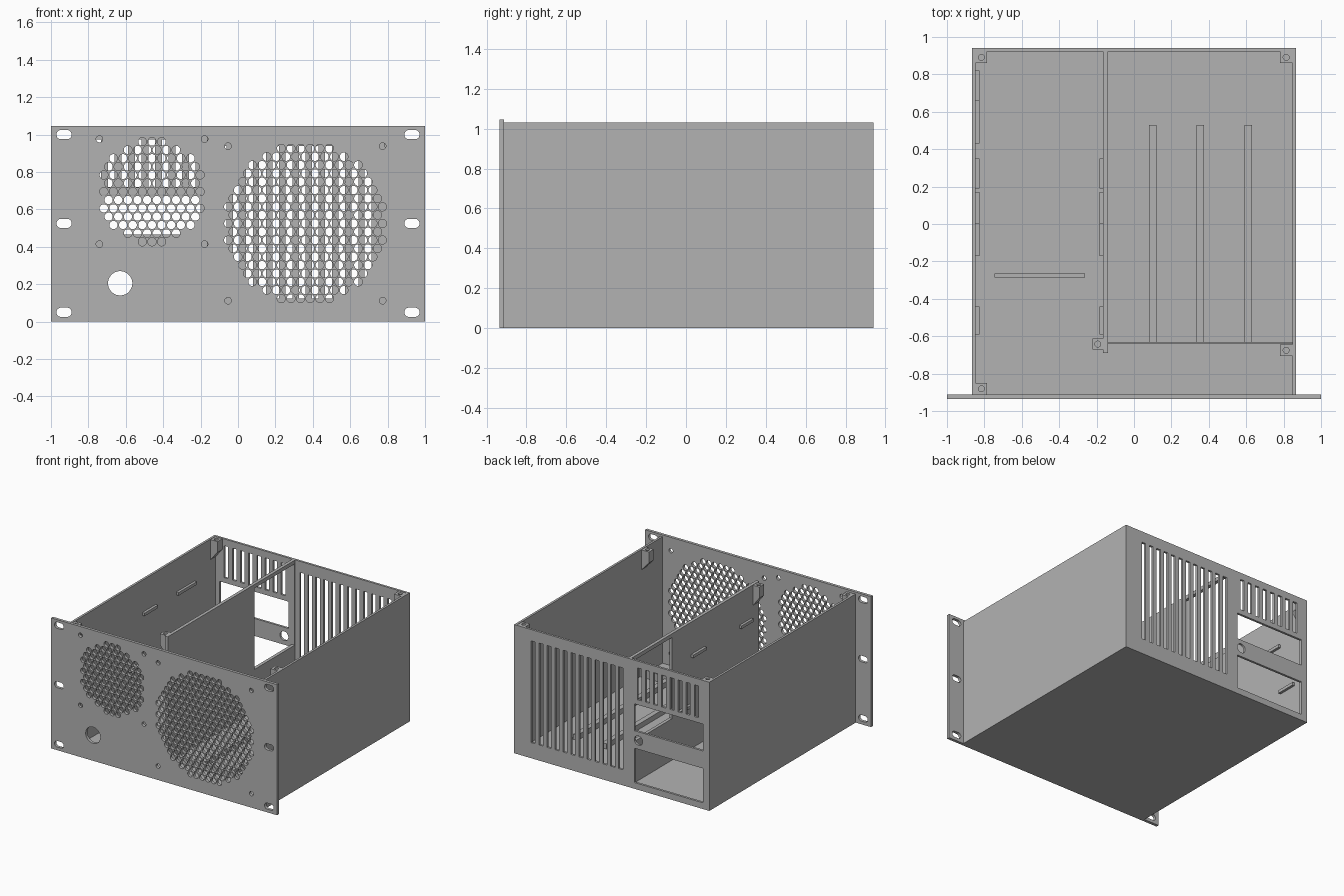
import bpy, bmesh, math

cube = bpy.data.objects.get("Cube")
if cube:
    bpy.data.objects.remove(cube, do_unlink=True)

# Single painted-steel colour
steel = bpy.data.materials.new("steel_grey")
steel.use_nodes = True
GREY = (0.45, 0.45, 0.45, 1)
steel.diffuse_color = GREY
steel.node_tree.nodes["Principled BSDF"].inputs["Base Color"].default_value = GREY

W, BACK, FRONT, H, T = 0.865, 0.94, -0.912, 1.03, 0.018
DIV = -0.152          # divider centre
ROT = {"xy": (0, 0, 0),
       "xz": (math.pi / 2, 0, 0),
       "yz": (math.pi / 2, 0, math.pi / 2)}


def rect(u0, u1, v0, v1):
    return [(u0, v0), (u1, v0), (u1, v1), (u0, v1)]


def stadium(u, v, length, r, n=16):
    """Round hole, stretched along u when length > 0."""
    pts = []
    for i in range(n):
        a = 2 * math.pi * (i + 0.5) / n
        shift = math.copysign(length / 2, math.cos(a))
        pts.append((u + shift + r * math.cos(a), v + r * math.sin(a)))
    return pts


def link(name, mesh):
    obj = bpy.data.objects.new(name, mesh)
    mesh.materials.clear()
    mesh.materials.append(steel)
    bpy.context.collection.objects.link(obj)
    return obj


def plate(name, plane, outline, holes, lo, hi):
    """Perforated sheet between lo and hi on the axis normal to its plane."""
    curve = bpy.data.curves.new(name, "CURVE")
    curve.dimensions = "2D"
    curve.fill_mode = "BOTH"
    curve.extrude = (hi - lo) / 2
    for loop in [outline] + holes:
        s = curve.splines.new("POLY")
        s.points.add(len(loop) - 1)
        for p, (u, v) in zip(s.points, loop):
            p.co = (u, v, 0, 1)
        s.use_cyclic_u = True
    tmp = bpy.data.objects.new(name + "_outline", curve)
    bpy.context.collection.objects.link(tmp)
    graph = bpy.context.evaluated_depsgraph_get()
    mesh = bpy.data.meshes.new_from_object(tmp.evaluated_get(graph))
    bpy.data.objects.remove(tmp, do_unlink=True)
    bm = bmesh.new()
    bm.from_mesh(mesh)
    bmesh.ops.remove_doubles(bm, verts=bm.verts, dist=1e-5)
    bmesh.ops.recalc_face_normals(bm, faces=bm.faces)
    bm.to_mesh(mesh)
    bm.free()
    mesh.shade_smooth()
    mesh.set_sharp_from_angle(angle=math.radians(35))
    obj = link(name, mesh)
    obj.rotation_euler = ROT[plane]
    obj.location["zyx".index({"xy": "z", "xz": "y", "yz": "x"}[plane]) * -1 + 2] = (lo + hi) / 2
    return obj


def box(name, x0, x1, y0, y1, z0, z1, taper=0):
    """Block; taper of +1 or -1 pulls the lower edge to that x side."""
    bm = bmesh.new()
    bmesh.ops.create_cube(bm, size=1)
    for v in bm.verts:
        low = v.co.z < 0
        x = x1 if v.co.x > 0 else x0
        if taper and low and v.co.x * taper < 0:
            x = (x1 - 0.004) if taper > 0 else (x0 + 0.004)
        v.co = (x, y1 if v.co.y > 0 else y0, z0 if low else z1)
    mesh = bpy.data.meshes.new(name)
    bm.to_mesh(mesh)
    bm.free()
    return link(name, mesh)


def grille(cx, cz, radius, rows):
    """Staggered round vent holes inside a circle."""
    px, pz, holes = 0.0515, 0.0446, []
    for j in range(-rows, rows + 1):
        for i in range(-rows, rows + 1):
            u, v = (i + 0.5 * (j % 2)) * px, j * pz
            if math.hypot(u, v) < radius:
                holes.append(stadium(cx + u, cz + v, 0, 0.0225, 12))
    return holes


# Front panel: rack slots, two fan grilles with screw holes, cable hole
holes = [stadium(sx * 0.93, z, 0.032, 0.025) for sx in (-1, 1) for z in (0.05, 0.525, 1.0)]
for cx, cz, radius, rows, screw in ((-0.46, 0.695, 0.277, 6, 0.281),
                                    (0.36, 0.525, 0.432, 9, 0.413)):
    holes += grille(cx, cz, radius, rows)
    holes += [stadium(cx + a * screw, cz + b * screw, 0, 0.018, 12)
              for a in (-1, 1) for b in (-1, 1)]
holes.append(stadium(-0.63, 0.205, 0, 0.065, 32))
plate("front_panel", "xz", rect(-1, 1, 0, 1.045), holes, -0.935, FRONT)

# Back wall: tall vents, short vents, two windows and a round hole
holes = [rect(x - 0.018, x + 0.018, 0.125, 0.94)
         for x in (-0.08 + 0.0705 * i for i in range(12))]
holes += [rect(x - 0.018, x + 0.018, 0.72, 0.975)
          for x in (-0.75 + 0.0722 * i for i in range(8))]
holes += [rect(-0.81, -0.2, 0.465, 0.68), rect(-0.81, -0.2, 0.05, 0.325),
          stadium(-0.237, 0.395, 0, 0.037, 24)]
plate("back_wall", "xz", rect(-W, W, 0, H), holes, BACK - T, BACK)

# Floor and side walls
box("floor", -W, W, FRONT, BACK - T, 0, T)
box("right_wall", -W, -W + T, FRONT, BACK - T, T, H)
box("left_wall", W - T, W, FRONT, BACK - T, T, H)

# Divider with a cable opening toward the back
plate("divider", "yz", rect(-0.69, BACK - T, T, H),
      [rect(0.41, BACK - T - 0.006, 0.35, 1.0)], DIV - 0.013, DIV + 0.013)

# Screw posts under the lid: x range, y range, side they taper to
inner = W - T
posts = {"back_right_post": (-inner, -0.785, 0.86, BACK - T, -1),
         "back_left_post": (0.78, inner, 0.86, BACK - T, 1),
         "front_right_post": (-inner, -0.785, FRONT, -0.85, -1),
         "front_left_post": (0.78, inner, -0.705, -0.645, 1),
         "divider_post": (-0.222, DIV - 0.013, -0.672, -0.612, 1)}
for name, (x0, x1, y0, y1, side) in posts.items():
    hole = stadium((x0 + x1) / 2, (y0 + y1) / 2, 0, 0.016)
    plate(name, "xy", rect(x0, x1, y0, y1), [hole], 0.94, H - 0.003)
    box(name + "_gusset", x0, x1, y0, y1, 0.87, 0.94, side)

# Small support ledges on the right wall and the divider
upper, lower = 0.76, 0.37
wall_ledges = [(0.0, 0.17, upper), (0.43, 0.66, upper), (-0.59, -0.44, upper),
               (0.66, 0.82, lower), (0.19, 0.35, lower), (-0.17, 0.0, lower)]
divider_ledges = [(0.0, 0.17, upper), (-0.59, -0.44, upper),
                  (0.19, 0.35, lower), (-0.17, 0.0, lower)]
for y0, y1, z in wall_ledges:
    box("wall_ledge", -inner, -inner + 0.02, y0, y1, z - 0.012, z + 0.012)
for y0, y1, z in divider_ledges:
    box("divider_ledge", DIV - 0.033, DIV - 0.013, y0, y1, z - 0.012, z + 0.012)

# Low floor ribs and stops
for x in (0.1, 0.355, 0.61):
    box("floor_rib", x - 0.02, x + 0.02, -0.63, 0.53, T, 0.06)
box("front_stop", DIV + 0.013, inner, -0.642, -0.63, T, 0.08)
box("bay_stop", -0.745, -0.262, -0.285, -0.264, T, 0.06)
